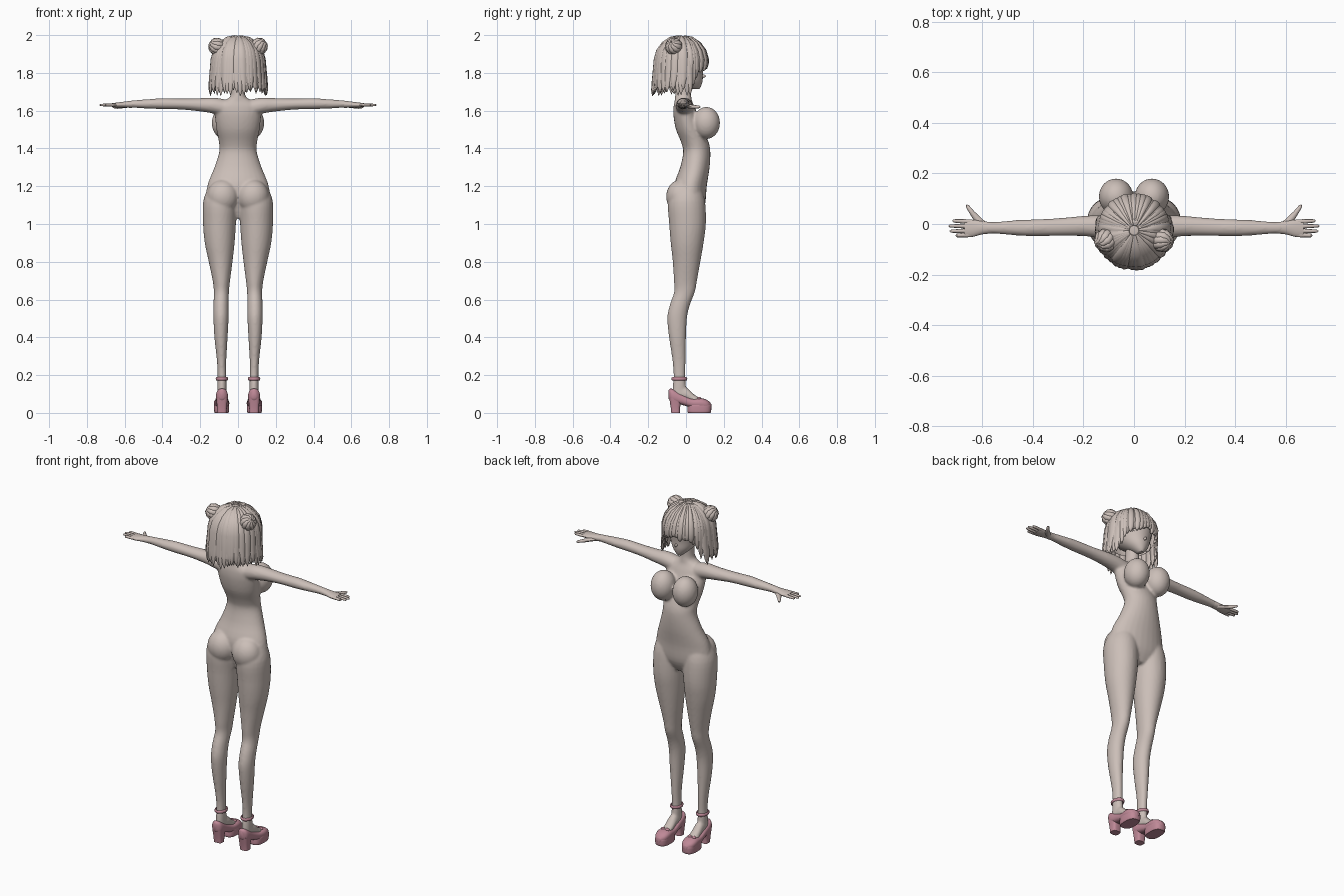
import bpy, bmesh, math, random
from mathutils import Vector, Matrix

random.seed(4)
if "Cube" in bpy.data.objects:
    bpy.data.objects.remove(bpy.data.objects["Cube"])


def material(name, rgb):
    m = bpy.data.materials.new(name)
    m.use_nodes = True
    m.diffuse_color = (*rgb, 1)
    m.node_tree.nodes["Principled BSDF"].inputs["Base Color"].default_value = (*rgb, 1)
    return m


SKIN = material("warm_grey", (0.60, 0.52, 0.48))
PINK = material("dusty_pink", (0.52, 0.25, 0.31))


def finish(name, bm, mat, angle=50):
    bmesh.ops.recalc_face_normals(bm, faces=bm.faces)
    mesh = bpy.data.meshes.new(name)
    bm.to_mesh(mesh)
    bm.free()
    mesh.materials.append(mat)
    ob = bpy.data.objects.new(name, mesh)
    bpy.context.collection.objects.link(ob)
    bpy.ops.object.select_all(action="DESELECT")
    ob.select_set(True)
    bpy.context.view_layer.objects.active = ob
    bpy.ops.object.shade_smooth_by_angle(angle=math.radians(angle))
    return ob


def skin_rings(bm, rings):
    loops = [[bm.verts.new(p) for p in ring] for ring in rings]
    n = len(loops[0])
    for a, b in zip(loops, loops[1:]):
        for i in range(n):
            j = (i + 1) % n
            bm.faces.new((a[i], a[j], b[j], b[i]))
    bm.faces.new(loops[0])
    bm.faces.new(loops[-1])


def spline(keys, steps=4):
    """Smooth the rows of a table with a Catmull-Rom curve."""
    rows = [Vector(k) for k in keys]
    out = []
    for i in range(len(rows) - 1):
        p0, p1, p2 = rows[max(i - 1, 0)], rows[i], rows[i + 1]
        p3 = rows[min(i + 2, len(rows) - 1)]
        for s in range(steps):
            t = s / steps
            out.append(p1 + (p2 - p0) * (t / 2)
                       + (p0 * 2 - p1 * 5 + p2 * 4 - p3) * (t * t / 2)
                       + (p1 * 3 - p0 - p2 * 3 + p3) * (t ** 3 / 2))
    return out + [rows[-1]]


def loft(bm, axis, keys, side=1, power=1.0, n=28):
    """Rows are: place on the axis, two centre values, two radii."""
    rings = []
    for t, c1, c2, r1, r2 in spline(keys):
        ring = []
        for i in range(n):
            a = math.tau * i / n
            c, s = math.cos(a), math.sin(a)
            u = c1 + r1 * math.copysign(abs(c) ** power, c)
            v = c2 + r2 * math.copysign(abs(s) ** power, s)
            x, y, z = {"x": (t, u, v), "y": (u, t, v), "z": (u, v, t)}[axis]
            ring.append((x * side, y, z))
        rings.append(ring)
    skin_rings(bm, rings)


def ball(bm, centre, radii, seg=32):
    m = Matrix.Translation(centre) @ Matrix.Diagonal((*radii, 1))
    return bmesh.ops.create_uvsphere(bm, u_segments=seg, v_segments=seg // 2, radius=1, matrix=m)


def sweep(bm, pts, normals, widths, thick, n=8):
    """Flattened tube along a path."""
    pts = [Vector(p) for p in pts]
    rings = []
    for i, p in enumerate(pts):
        tan = (pts[min(i + 1, len(pts) - 1)] - pts[max(i - 1, 0)]).normalized()
        across = tan.cross(Vector(normals[i])).normalized()
        up = across.cross(tan)
        th = min(thick, widths[i])
        rings.append([p + across * widths[i] * math.cos(math.tau * k / n)
                      + up * th * math.sin(math.tau * k / n) for k in range(n)])
    skin_rings(bm, rings)


# Body: overlapping volumes fused into one smooth skin
body = bmesh.new()
loft(body, "z", [(1.76, 0, -.012, .036, .04), (1.70, 0, -.015, .036, .04), (1.67, 0, -.015, .045, .044),
                 (1.65, 0, -.014, .08, .046), (1.62, 0, -.01, .122, .056), (1.57, 0, 0, .122, .066),
                 (1.5, 0, .02, .114, .073), (1.43, 0, .048, .101, .073), (1.38, 0, .057, .1, .072),
                 (1.3, 0, .047, .125, .078), (1.2, 0, .023, .163, .087), (1.1, 0, .025, .165, .075),
                 (1.03, 0, .02, .08, .045)])
for s in (1, -1):
    loft(body, "z", [(1.2, .085, .01, .07, .07), (1.12, .094, .003, .09, .098), (1, .098, .008, .087, .097),
                     (.9, .097, .006, .079, .087), (.8, .092, .003, .063, .073), (.7, .088, -.003, .046, .061),
                     (.64, .088, -.008, .04, .055), (.57, .09, -.033, .04, .053), (.5, .09, -.047, .04, .052),
                     (.4, .09, -.045, .035, .045), (.28, .087, -.037, .025, .035), (.2, .085, -.035, .023, .031),
                     (.14, .085, -.035, .024, .035), (.09, .085, -.035, .024, .04)], s)
    loft(body, "y", [(-.05, .085, .1, .024, .03), (0, .085, .1, .026, .035),
                     (.04, .085, .075, .028, .025), (.08, .085, .06, .028, .014)], s)
    loft(body, "x", [(.07, -.01, 1.615, .045, .045), (.13, -.01, 1.627, .045, .042), (.2, -.008, 1.631, .04, .035),
                     (.3, -.012, 1.635, .035, .029), (.4, -.015, 1.637, .033, .029), (.47, -.015, 1.636, .03, .025),
                     (.55, -.015, 1.635, .023, .02), (.59, -.015, 1.633, .024, .017)], s)
    ball(body, (.08 * s, -.028, 1.145), (.084, .077, .09))
    ball(body, (.071 * s, .108, 1.535), (.068, .072, .085))
body_ob = finish("body", body, SKIN, 80)
remesh = body_ob.modifiers.new("fuse", "REMESH")
remesh.mode = "VOXEL"
remesh.voxel_size = .0075
remesh.use_smooth_shade = True
relax = body_ob.modifiers.new("relax", "SMOOTH")
relax.factor = .5
relax.iterations = 4

# Hands with four fingers and a thumb
for s, label in ((1, "left"), (-1, "right")):
    bm = bmesh.new()
    loft(bm, "x", [(.56, -.015, 1.634, .022, .019), (.6, -.015, 1.632, .026, .016),
                   (.64, -.017, 1.63, .034, .013), (.67, -.018, 1.63, .031, .009)], s)
    for y, tip in ((-.043, .705), (-.027, .728), (-.009, .732), (.009, .718)):
        path = [(x * s, y + (x - .65) * (y + .018) * 2, 1.63) for x in (.64, .67, .70, tip - .005, tip)]
        sweep(bm, path, [(0, 0, 1)] * 5, (.009, .009, .0075, .006, .002), .0075)
    path = [(.59 * s, -.01, 1.625), (.62 * s, .02, 1.622), (.64 * s, .045, 1.62), (.658 * s, .07, 1.62),
            (.661 * s, .076, 1.62)]
    sweep(bm, path, [(0, 0, 1)] * 5, (.016, .014, .01, .007, .002), .01)
    finish(label + "_hand", bm, SKIN)

# Head, nose, ears and lids
bm = bmesh.new()
loft(bm, "z", [(1.714, 0, .052, .012, .018), (1.73, 0, .043, .031, .037), (1.76, 0, .02, .06, .068),
               (1.8, 0, -.008, .085, .098), (1.86, 0, -.02, .107, .116), (1.93, 0, -.02, .098, .105),
               (1.975, 0, -.02, .05, .06)])
ball(bm, (0, .09, 1.783), (.007, .015, .009), 12)
for s in (1, -1):
    ball(bm, (.1 * s, -.005, 1.81), (.012, .02, .03), 16)
    lid = [(x * s, .088 - x * x * 6, 1.826 - (x - .043) ** 2 * 14) for x in (.02, .032, .044, .056, .066)]
    sweep(bm, lid, [(0, 1, 0)] * 5, (.001, .004, .005, .005, .002), .004)
finish("head", bm, SKIN)

# Hair: cap plus overlapping tapered locks
MID = Vector((0, -.025, 1.86))
bm = bmesh.new()
ball(bm, MID, (.131, .131, .132))
bare = [f for f in bm.faces if f.calc_center_median().z < (1.885 if f.calc_center_median().y > .02 else 1.78)]
bmesh.ops.delete(bm, geom=bare, context="FACES")
finish("hair_cap", bm, SKIN)


def lock(bm, a, end, slope, width, lift=0):
    pts, normals = [], []
    turn = random.uniform(-.05, .05)
    for p in (8, 25, 45, 65, 85):
        p = math.radians(p)
        pts.append(((.138 + lift) * math.sin(p), 1.86 + (.134 + lift) * math.cos(p), 0))
    for k in (.3, .6, .85, 1):
        z = 1.86 + (end - 1.86) * k
        pts.append((.138 + lift + (1.86 - z) * slope - .012 * max(0, k - .7), z, turn * k))
    path = []
    for r, z, t in pts:
        d = Vector((math.sin(a + t), math.cos(a + t), 0))
        path.append(Vector((MID.x, MID.y, z)) + d * r)
        normals.append((path[-1] - MID).normalized() if z > 1.86 else d)
    sizes = [width * f for f in (.2, .5, .8, 1, 1.05, 1, .85, .5, .05)]
    sweep(bm, path, normals, sizes, .008)


bm = bmesh.new()
for i in range(34):
    a = math.radians(72 + 216 * i / 33)
    lock(bm, a, random.uniform(1.675, 1.71), .10, .021, random.uniform(-.004, .003))
for i in range(16):
    lock(bm, math.radians(80 + 200 * i / 15), random.uniform(1.69, 1.73), .02, .026, -.007)
finish("bob_locks", bm, SKIN)
bm = bmesh.new()
for i in range(13):
    a = -48 + 8 * i
    lock(bm, math.radians(a), 1.835 - abs(a) * .0006 + random.uniform(-.012, .012), -.12, .016,
         random.uniform(-.003, .003))
for s in (1, -1):
    for a, end in ((54, 1.77), (60, 1.73), (67, 1.71)):
        lock(bm, math.radians(a * s), end, -.02, .015)
finish("fringe_locks", bm, SKIN)

# Hair buns wrapped in curved tufts
for s, label in ((1, "left"), (-1, "right")):
    c = Vector((.112 * s, -.065, 1.94))
    out = Vector((.7 * s, -.3, .55)).normalized()
    u = out.orthogonal().normalized()
    v = out.cross(u)
    bm = bmesh.new()
    ball(bm, c, (.037, .037, .04), 20)
    for i in range(10):
        path, normals = [], []
        for p in (5, 35, 65, 95, 120, 135):
            a = math.tau * i / 10 + math.radians(p) * .5
            d = out * math.cos(math.radians(p)) + (u * math.cos(a) + v * math.sin(a)) * math.sin(math.radians(p))
            path.append(c + d * (.041 + (.008 if p > 130 else 0)))
            normals.append(d)
        sweep(bm, path, normals, (.003, .009, .013, .013, .009, .001), .006)
    finish(label + "_bun", bm, SKIN)

# Shoes: upper, platform sole, block heel, ankle strap and bow
for s, label in ((1, "left"), (-1, "right")):
    bm = bmesh.new()
    loft(bm, "y", [(-.092, .085, .098, .012, .022), (-.075, .085, .092, .03, .036), (-.02, .085, .07, .033, .028),
                   (.03, .086, .052, .037, .025), (.08, .087, .05, .041, .028), (.115, .087, .042, .033, .024),
                   (.134, .086, .035, .012, .012)], s, .8)
    finish(label + "_shoe_upper", bm, PINK)
    bm = bmesh.new()
    loft(bm, "z", [(0, .087, .07, .036, .058), (.008, .087, .07, .039, .063), (.035, .087, .071, .04, .063),
                   (.045, .087, .07, .038, .06)], s, .75)
    loft(bm, "z", [(0, .085, -.055, .025, .023), (.03, .085, -.056, .026, .025),
                   (.08, .085, -.055, .031, .034)], s, .6)
    finish(label + "_sole_and_heel", bm, PINK, 35)
    bm = bmesh.new()
    ring = [(math.cos(math.tau * i / 24), math.sin(math.tau * i / 24), 0) for i in range(25)]
    sweep(bm, [(.085 * s + .028 * x, -.035 + .037 * y, .18) for x, y, _ in ring], ring, [.009] * 25, .005)
    for k in (1, -1):
        ball(bm, (.087 * s + .014 * k, .07, .077), (.013, .01, .008), 12)
    finish(label + "_strap_and_bow", bm, PINK)
